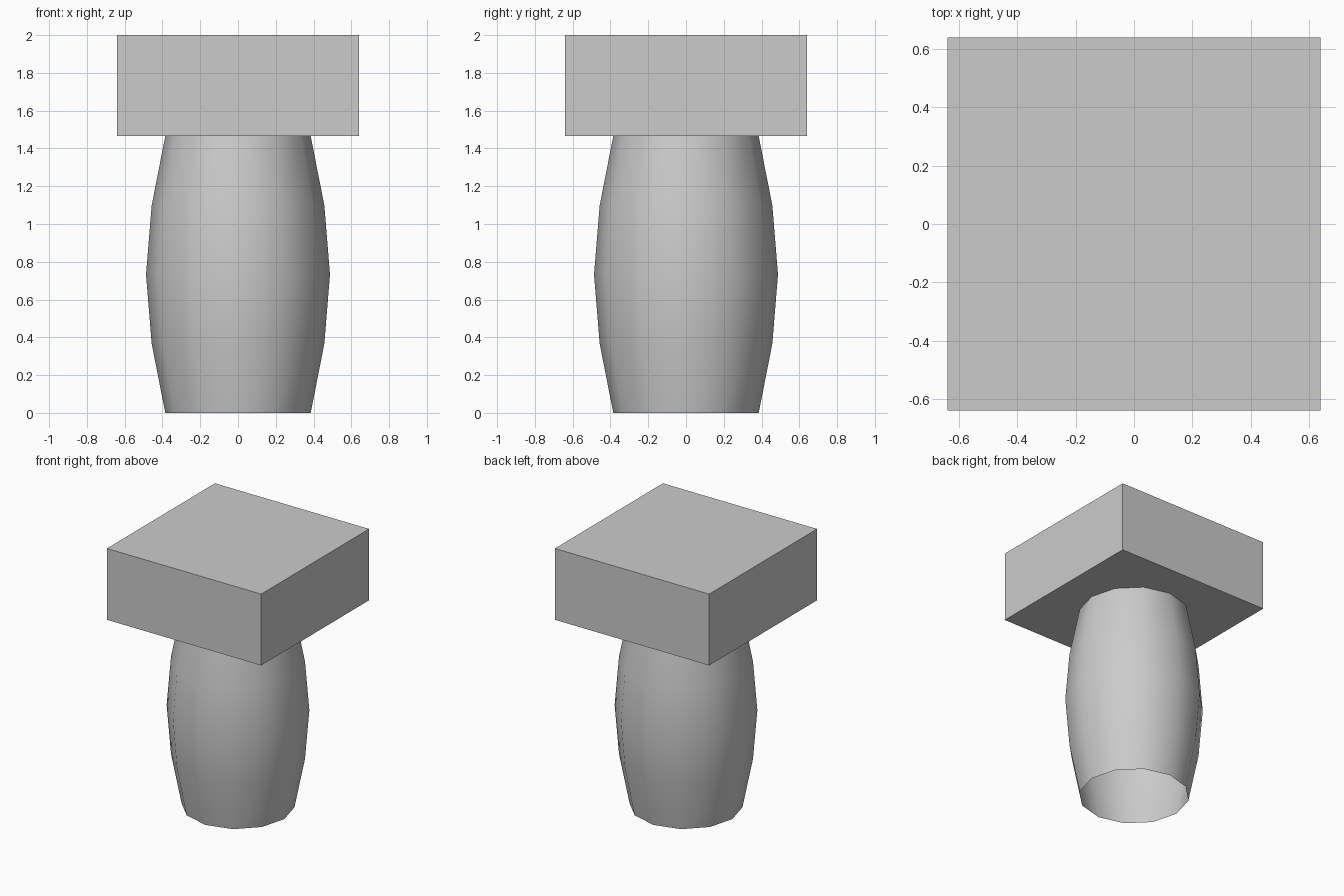
import bpy
import bmesh
from math import cos, sin, tau

cube = bpy.data.objects.get("Cube")
if cube:
    bpy.data.objects.remove(cube, do_unlink=True)

grey = bpy.data.materials.new("plain_grey")
grey.use_nodes = True
colour = (0.6, 0.6, 0.6, 1)
grey.diffuse_color = colour
grey.node_tree.nodes["Principled BSDF"].inputs["Base Color"].default_value = colour

SIDES = 12
SLAB_WIDTH, SLAB_BOTTOM, TOP = 1.28, 1.465, 2.0


def add_object(name, bm, smooth=False):
    for face in bm.faces:
        face.smooth = smooth
    mesh = bpy.data.meshes.new(name)
    bm.to_mesh(mesh)
    bm.free()
    mesh.materials.append(grey)
    obj = bpy.data.objects.new(name, mesh)
    bpy.context.collection.objects.link(obj)
    return obj


# Bulging hollow column, open at both ends
profile = [(0.385, 0), (0.457, 0.366), (0.487, 0.733), (0.457, 1.099), (0.385, SLAB_BOTTOM)]
bm = bmesh.new()
rings = [[bm.verts.new((r * cos(tau * i / SIDES), r * sin(tau * i / SIDES), z))
          for i in range(SIDES)] for r, z in profile]
for low, high in zip(rings, rings[1:]):
    for i in range(SIDES):
        j = (i + 1) % SIDES
        bm.faces.new((low[i], low[j], high[j], high[i]))
add_object("column", bm, smooth=True)

# Square slab on top
bm = bmesh.new()
bmesh.ops.create_cube(bm, size=1)
bmesh.ops.scale(bm, vec=(SLAB_WIDTH, SLAB_WIDTH, TOP - SLAB_BOTTOM), verts=bm.verts)
bmesh.ops.translate(bm, vec=(0, 0, (TOP + SLAB_BOTTOM) / 2), verts=bm.verts)
add_object("top_slab", bm)
